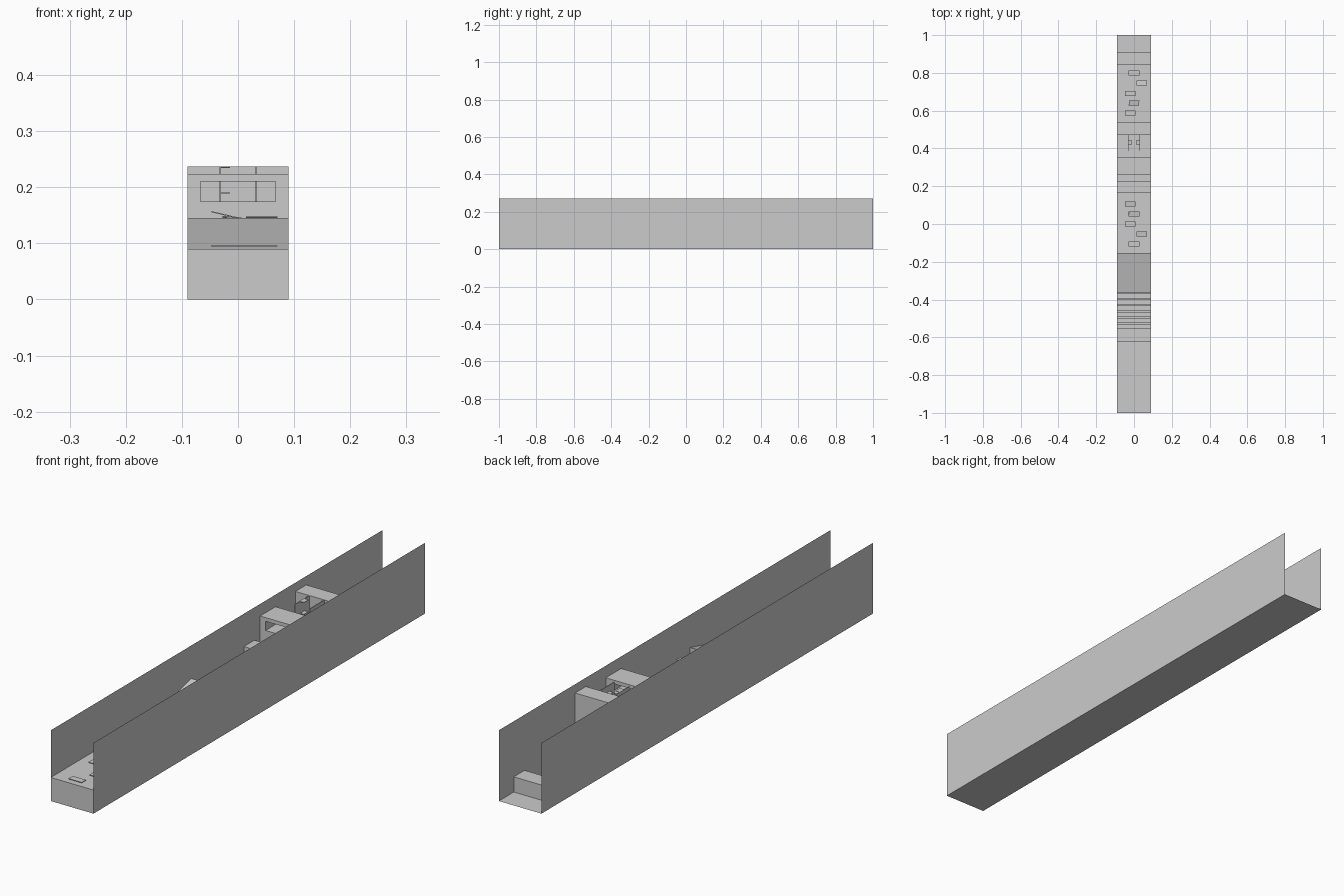
import bpy, bmesh
from mathutils import Matrix, Euler

if "Cube" in bpy.data.objects:
    bpy.data.objects.remove(bpy.data.objects["Cube"])

W = 0.09   # half width of the channel
H = 0.27   # wall height


def finish(name, bm):
    me = bpy.data.meshes.new(name)
    bm.to_mesh(me)
    bm.free()
    ob = bpy.data.objects.new(name, me)
    bpy.context.collection.objects.link(ob)
    return ob


def box(name, x0, x1, y0, y1, z0, z1, rot=(0, 0, 0)):
    bm = bmesh.new()
    bmesh.ops.create_cube(bm, size=1)
    mid = ((x0 + x1) / 2, (y0 + y1) / 2, (z0 + z1) / 2)
    size = Matrix.Diagonal((x1 - x0, y1 - y0, z1 - z0, 1))
    bm.transform(Matrix.Translation(mid) @ Euler(rot).to_matrix().to_4x4() @ size)
    return finish(name, bm)


def sheet(name, corners):
    bm = bmesh.new()
    bm.faces.new([bm.verts.new(c) for c in corners])
    return finish(name, bm)


def extrude_profile(name, yz):
    bm = bmesh.new()
    face = bm.faces.new([bm.verts.new((-W, y, z)) for y, z in yz])
    r = bmesh.ops.extrude_face_region(bm, geom=[face])
    verts = [v for v in r["geom"] if isinstance(v, bmesh.types.BMVert)]
    bmesh.ops.translate(bm, verts=verts, vec=(2 * W, 0, 0))
    bmesh.ops.recalc_face_normals(bm, faces=bm.faces)
    return finish(name, bm)


# Channel: paper-thin ground and side walls
sheet("ground", [(-W, -1, 0), (W, -1, 0), (W, 1, 0), (-W, 1, 0)])
for side, x in (("left", -W), ("right", W)):
    sheet(side + "_wall", [(x, -1, 0), (x, 1, 0), (x, 1, H), (x, -1, H)])

# Solid platforms across the channel: y start, y end, height
for name, y0, y1, z in (("start_platform", -1, -0.62, 0.09),
                        ("low_block", 0.164, 0.228, 0.145),
                        ("tall_block", 0.475, 0.54, 0.2366),
                        ("end_block", 0.845, 0.91, 0.058)):
    box(name, -W, W, y0, y1, 0, z)

# Ramp
extrude_profile("ramp", [(-0.365, 0), (-0.154, 0), (-0.154, 0.145), (-0.365, 0.09)])

# Plank bridge
for i in range(6):
    y = -0.556 + i * 0.0325
    box("bridge_plank", -W, W, y, y + 0.026, 0.082, 0.088)

# Window block
Y0, Y1 = 0.262, 0.355
box("window_sill", -W, W, Y0, Y1, 0, 0.175)
box("window_lintel", -W, W, Y0, Y1, 0.21, 0.224)
for s in (-1, 1):
    a, b = sorted((s * 0.067, s * W))
    box("window_post", a, b, Y0, Y1, 0.175, 0.21)

# Climbing shaft: two thin fins with alternating ledges
for s, heights in ((-1, (0.1, 0.145, 0.19, 0.2355)), (1, (0.077, 0.122, 0.167, 0.212))):
    a, b = sorted((s * 0.03, s * 0.033))
    box("climbing_fin", a, b, 0.387, 0.475, 0, 0.2366)
    a, b = sorted((s * 0.03, s * 0.014))
    for z in heights:
        box("climbing_ledge", a, b, 0.418, 0.445, z - 0.001, z + 0.001)

# Stepping plates: x, y, height, tilt about x, y, z
plates = [
    (0, -0.97, 0.095, 0, 0, 0), (0.042, -0.903, 0.095, 0, 0, 0),
    (-0.02, -0.82, 0.095, 0, 0, 0), (0, -0.752, 0.095, 0, 0, 0),
    (-0.02, -0.673, 0.095, 0, 0, 0),
    (0, -0.106, 0.144, 0, 0, 0), (0.042, -0.053, 0.146, 0.1, 0, 0),
    (-0.02, 0, 0.144, 0, 0, 0), (0, 0.053, 0.144, 0.1, 0.1, 0),
    (-0.02, 0.106, 0.15, 0, 0.23, 0),
    (-0.02, 0.588, 0.1, 0, 0, 0), (0, 0.64, 0.1, 0.1, 0.2, 0),
    (-0.02, 0.69, 0.1, 0, 0, 0), (0.042, 0.747, 0.1, -0.1, 0, 0),
    (0, 0.8, 0.1, 0, 0, 0),
]
for x, y, z, rx, ry, rz in plates:
    box("stepping_plate", x - 0.028, x + 0.028, y - 0.013, y + 0.013,
        z - 0.001, z + 0.001, (rx, ry, rz))
